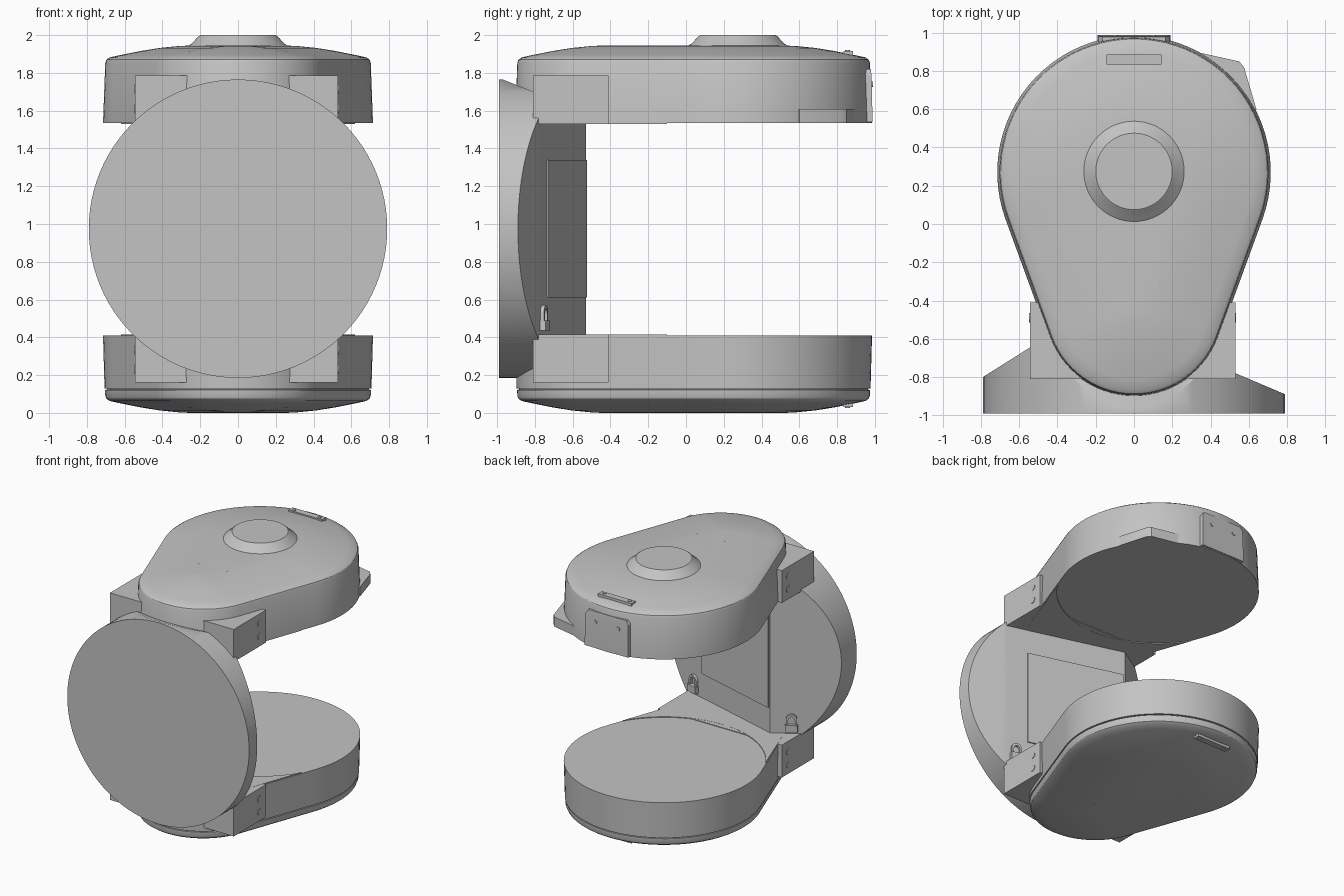
import bpy, bmesh
from math import sin, cos, pi, radians, asin, atan2
from mathutils import Vector, Matrix

cube = bpy.data.objects.get("Cube")
if cube:
    bpy.data.objects.remove(cube, do_unlink=True)

grey = bpy.data.materials.new("neutral_grey")
grey.use_nodes = True
grey.diffuse_color = (0.55, 0.55, 0.55, 1)
grey.node_tree.nodes["Principled BSDF"].inputs["Base Color"].default_value = (0.55, 0.55, 0.55, 1)

parts = []
H = 1.945  # combined height used to mirror the upper pod into the lower one


def finish(name, bm, flip=False):
    if flip:
        for v in bm.verts:
            v.co.z = H - v.co.z
    bmesh.ops.recalc_face_normals(bm, faces=bm.faces)
    mesh = bpy.data.meshes.new(name)
    bm.to_mesh(mesh)
    bm.free()
    mesh.materials.append(grey)
    ob = bpy.data.objects.new(name, mesh)
    bpy.context.collection.objects.link(ob)
    parts.append(ob)
    return ob


def loft(name, rings, flip=False):
    """Skin a stack of equal-length closed rings and cap both ends."""
    bm = bmesh.new()
    loops = [[bm.verts.new(p) for p in ring] for ring in rings]
    n = len(loops[0])
    for a, b in zip(loops, loops[1:]):
        for i in range(n):
            j = (i + 1) % n
            bm.faces.new((a[i], a[j], b[j], b[i]))
    bm.faces.new(loops[0])
    bm.faces.new(loops[-1])
    return finish(name, bm, flip)


def prism(name, pts, z0, z1, flip=False):
    return loft(name, [[(x, y, z) for x, y in pts] for z in (z0, z1)], flip)


def box(name, x, y, z, flip=False):
    return prism(name, [(x[0], y[0]), (x[1], y[0]), (x[1], y[1]), (x[0], y[1])], z[0], z[1], flip)


def rod(name, centre, radius, depth, axis, flip=False):
    bm = bmesh.new()
    turn = Vector((0, 0, 1)).rotation_difference(Vector(axis)).to_matrix().to_4x4()
    bmesh.ops.create_cone(bm, cap_ends=True, segments=20, radius1=radius, radius2=radius,
                          depth=depth, matrix=Matrix.Translation(centre) @ turn)
    return finish(name, bm, flip)


# Teardrop outline: a large and a small circle joined by tangents
BIG_Y, BIG_R, SMALL_Y, SMALL_R = 0.27, 0.715, -0.43, 0.475
TILT = asin((BIG_R - SMALL_R) / (BIG_Y - SMALL_Y))


def teardrop(d):
    pts = []
    for cy, r, a0, a1, n in ((BIG_Y, BIG_R, -TILT, pi + TILT, 48),
                             (SMALL_Y, SMALL_R, pi + TILT, 2 * pi - TILT, 28)):
        for i in range(n + 1):
            a = a0 + (a1 - a0) * i / n
            pts.append(((r - d) * cos(a), cy + (r - d) * sin(a)))
    return pts


def pod(name, profile, flip):
    loft(name, [[(x, y, z) for x, y in teardrop(d)] for d, z in profile], flip)


dome = [(0.012, 1.855), (0.018, 1.87), (0.035, 1.882), (0.09, 1.894), (0.2, 1.916),
        (0.3, 1.932), (0.4, 1.942), (0.46, 1.945)]
pod("upper_pod", [(0, 1.535)] + dome, False)
pod("lower_pod", [(0, 1.535), (0.008, 1.815), (0.022, 1.816), (0.022, 1.822), (0.011, 1.823)] + dome, True)

# Hub on the upper pod
hub = [(0.275, 1.93), (0.262, 1.945), (0.245, 1.955), (0.21, 1.993), (0.2, 2.0)]
loft("upper_hub", [[(r * cos(i * pi / 32), 0.275 + r * sin(i * pi / 32), z) for i in range(64)]
                   for r, z in hub])

# Parts shared by both pods
for flip, level in ((False, "upper"), (True, "lower")):
    # Raised neck plate bounded by a round arc
    edge = [p for p in teardrop(0.004) if p[1] < -0.1]
    line_x = BIG_R / cos(TILT) - (BIG_Y + 0.1) * sin(TILT) / cos(TILT) - 0.006
    edge = [(-line_x, -0.1)] + edge + [(line_x, -0.1)]
    r = (line_x ** 2 + (BIG_Y + 0.1) ** 2) ** 0.5
    a = atan2(-0.1 - BIG_Y, line_x)
    arc = [(r * cos(a + (-pi - 2 * a) * i / 32), BIG_Y + r * sin(a + (-pi - 2 * a) * i / 32))
           for i in range(1, 32)]
    prism(level + "_neck_plate", edge + arc, 1.529, 1.54, flip)

    # Mounting bracket with side screws
    box(level + "_bracket", (-0.545, 0.53), (-0.81, -0.41), (1.53, 1.785), flip)
    for x in (-0.545, 0.53):
        for z in (1.61, 1.715):
            rod(level + "_bracket_screw", (x, -0.49, z), 0.025, 0.008, (1, 0, 0), flip)

    # Small tabs on the dome
    for y, top, half in ((0.86, 1.915, 0.025), (-0.305, 1.938, 0.035)):
        box(level + "_tab", (-0.145, 0.145), (y - half, y + half), (1.85, top), flip)
        for x in (-0.11, 0.11):
            rod(level + "_tab_screw", (x, y - 0.005, top), 0.014, 0.01, (0, 0, 1), flip)

# Rear plate and side wedge of the upper pod
loft("rear_plate", [[(-w, 0.8, z), (w, 0.8, z), (w, y, z), (-w, y, z)]
                    for w, y, z in ((0.19, 0.988, 1.54), (0.185, 0.982, 1.79), (0.165, 0.978, 1.82))])
for x in (-0.1, 0.1):
    rod("rear_plate_screw", (x, 0.983, 1.74), 0.015, 0.012, (0, 1, 0))
prism("side_wedge", [(0.3, 0.5), (0.64, 0.6), (0.575, 0.82), (0.55, 0.85), (0.3, 0.905)], 1.535, 1.61)

# Front disc: a thick cylinder whose back is sliced into sloping faces
bm = bmesh.new()
bmesh.ops.create_cone(bm, cap_ends=True, segments=96, radius1=0.79, radius2=0.79, depth=0.5,
                      matrix=Matrix.Translation((0, -0.74, 0.975)) @ Matrix.Rotation(pi / 2, 4, 'X'))
RIDGE, BEND, RIM = Vector((-0.36, -0.53, 0)), Vector((0.53, -0.78, 0)), Vector((0.79, -0.89, 0))
LEFT = Vector((-0.79, -0.8, 0))
cuts = [(p, Vector((p.y - q.y, q.x - p.x, 0))) for p, q in ((LEFT, RIDGE), (RIDGE, BEND), (BEND, RIM))]
cuts.append((Vector((0, -0.97, 1.765)), Vector((0, 0.4, 1))))
for co, no in cuts:
    res = bmesh.ops.bisect_plane(bm, geom=bm.verts[:] + bm.edges[:] + bm.faces[:], dist=1e-5,
                                 plane_co=co, plane_no=no, clear_outer=True)
    rim = [e for e in bm.edges if e.is_boundary]
    bmesh.ops.holes_fill(bm, edges=rim, sides=0)
finish("front_disc", bm)

# Parts that sit on the sloping back faces
def on_slope(ob, p, q, t):
    along = (q - p).normalized()
    out = Vector((-along.y, along.x, 0))
    if out.y < 0:
        out = -out
    place = Matrix((along, out, (0, 0, 1))).transposed().to_4x4()
    place.translation = p.lerp(q, t)
    ob.data.transform(place)
    if place.determinant() < 0:
        ob.data.flip_normals()


panel = box("back_panel", (0.015, 0.76), (-0.02, 0.009), (0.61, 1.34))
on_slope(panel, RIDGE, BEND, 0)

for p, q, t in ((RIDGE, BEND, 0.92), (RIDGE, LEFT, 0.3)):
    base = box("latch_base", (-0.045, 0.045), (-0.02, 0.03), (0.435, 0.49))
    on_slope(base, p, q, t)
    arch = [(0.04 * cos(pi * i / 12), 0.53 + 0.04 * sin(pi * i / 12)) for i in range(13)]
    arch = [(0.04, 0.48)] + arch + [(-0.04, 0.48)]
    inner = [(x * 0.6, 0.48 + (z - 0.48) * 0.8) for x, z in reversed(arch)]
    loop = loft("latch_loop", [[(x, y, z) for x, z in arch + inner] for y in (-0.01, 0.02)])
    on_slope(loop, p, q, t)

# Smooth shading with sharp edges kept
bpy.ops.object.select_all(action='DESELECT')
for ob in parts:
    ob.select_set(True)
bpy.context.view_layer.objects.active = parts[0]
bpy.ops.object.shade_smooth_by_angle(angle=radians(28))
